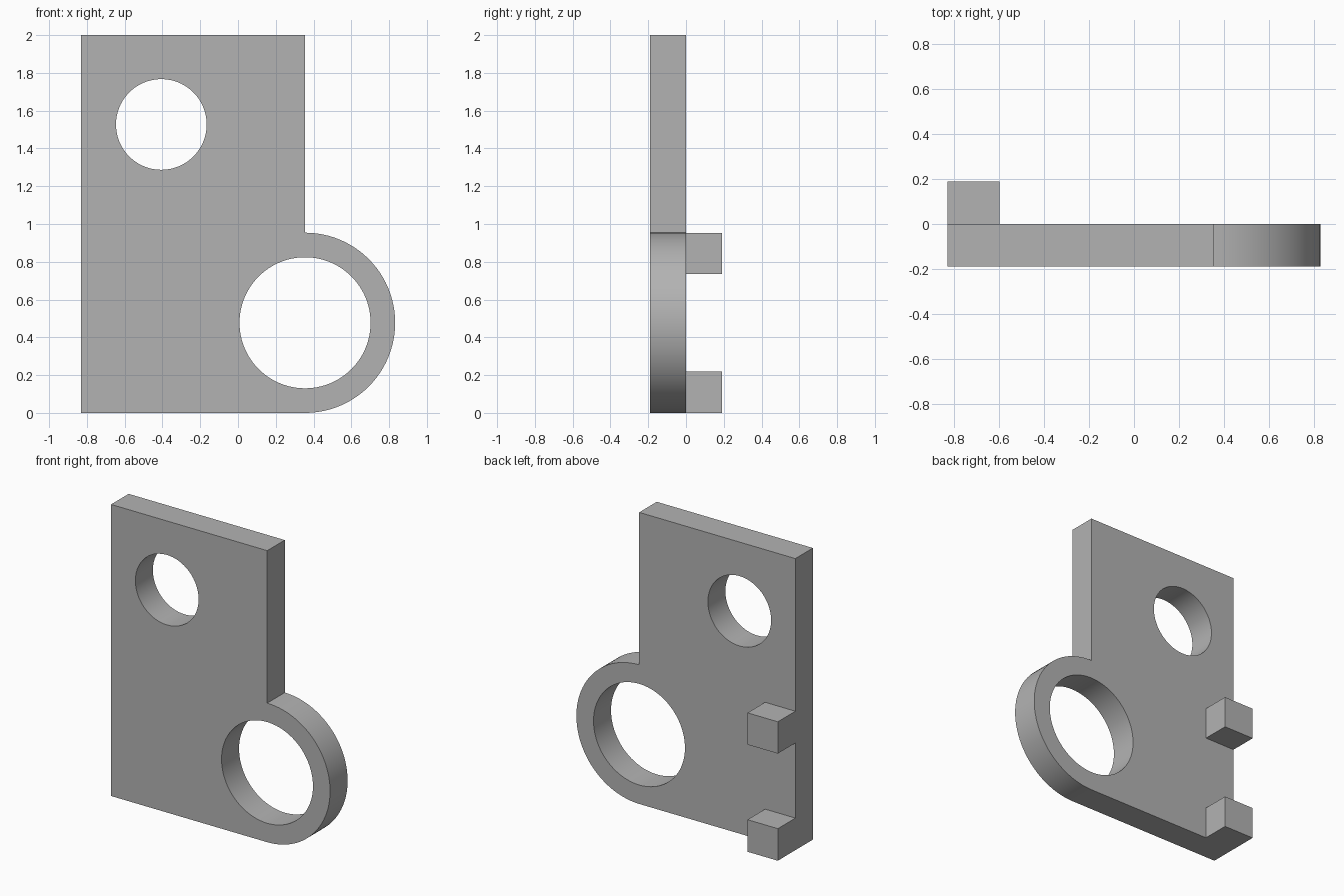
import bpy
import bmesh
from math import sin, cos, pi

cube = bpy.data.objects.get("Cube")
if cube:
    bpy.data.objects.remove(cube, do_unlink=True)

LEFT, EDGE, TOP = -0.83, 0.355, 2.0     # plate outline
FRONT, BACK = -0.19, 0.0                # plate thickness
RING_R = 0.477                          # outer radius of the ring lobe

grey = bpy.data.materials.new("plain_grey")
grey.use_nodes = True
colour = (0.45, 0.45, 0.45, 1)
grey.diffuse_color = colour
grey.node_tree.nodes["Principled BSDF"].inputs["Base Color"].default_value = colour


def arc(cx, cz, r, start, end, steps):
    """Points on an arc in the xz plane."""
    angles = [start + (end - start) * i / steps for i in range(steps + 1)]
    return [(cx + r * cos(a), cz + r * sin(a)) for a in angles]


def prism(name, outline, y0, y1):
    """Extrude an xz outline from y0 to y1."""
    bm = bmesh.new()
    face = bm.faces.new([bm.verts.new((x, y0, z)) for x, z in outline])
    made = bmesh.ops.extrude_face_region(bm, geom=[face])["geom"]
    verts = [v for v in made if isinstance(v, bmesh.types.BMVert)]
    bmesh.ops.translate(bm, verts=verts, vec=(0, y1 - y0, 0))
    bmesh.ops.recalc_face_normals(bm, faces=bm.faces)
    mesh = bpy.data.meshes.new(name)
    bm.to_mesh(mesh)
    bm.free()
    mesh.materials.append(grey)
    obj = bpy.data.objects.new(name, mesh)
    bpy.context.collection.objects.link(obj)
    return obj


def select_only(obj):
    bpy.ops.object.select_all(action='DESELECT')
    obj.select_set(True)
    bpy.context.view_layer.objects.active = obj


# Flat plate with a half-round lobe at the lower left
outline = [(EDGE, TOP), (LEFT, TOP), (LEFT, 0)]
outline += arc(EDGE, RING_R, RING_R, -pi / 2, pi / 2, 48)
plate = prism("plate", outline, FRONT, BACK)

# Round through holes: the small upper one and the large one in the lobe
for name, cx, cz, r in (("upper_hole", -0.406, 1.527, 0.24),
                        ("ring_hole", EDGE, RING_R, 0.347)):
    cutter = prism(name, arc(cx, cz, r, 0, 2 * pi, 96)[:-1], FRONT - 0.1, BACK + 0.1)
    cutter.hide_render = True
    cut = plate.modifiers.new(name, 'BOOLEAN')
    cut.operation = 'DIFFERENCE'
    cut.solver = 'EXACT'
    cut.object = cutter
    select_only(plate)
    bpy.ops.object.modifier_apply(modifier=cut.name)
    bpy.data.objects.remove(cutter, do_unlink=True)

select_only(plate)
bpy.ops.object.shade_smooth_by_angle(angle=pi / 6)

# Two square lugs on the back, along the right edge
for name, z0, z1 in (("lower_lug", 0.0, 0.22), ("upper_lug", 0.735, 0.953)):
    prism(name, [(LEFT, z0), (-0.6, z0), (-0.6, z1), (LEFT, z1)], BACK, 0.19)
